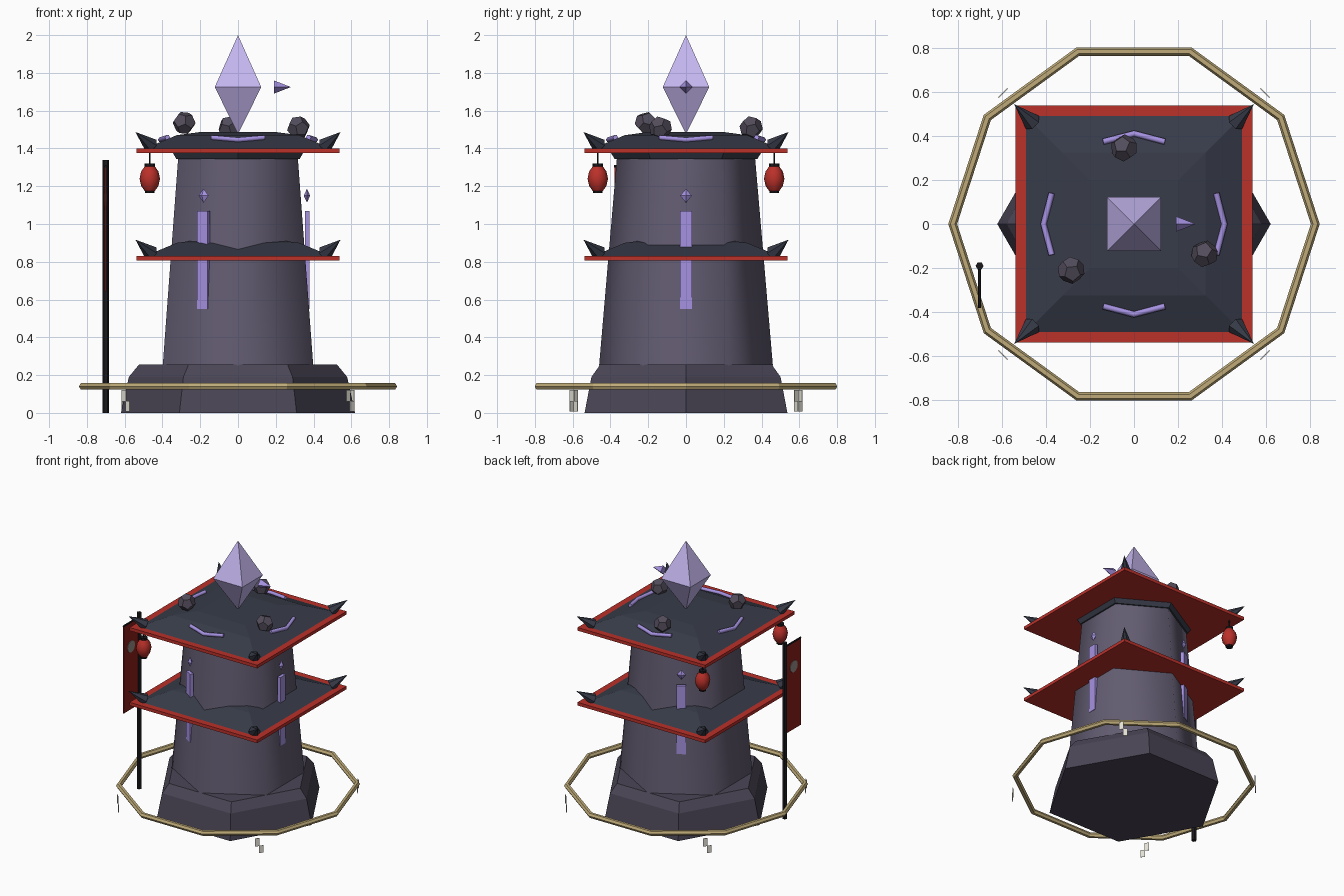
import bpy, bmesh
from math import sin, cos, pi, radians, sqrt
from mathutils import Vector, Matrix

if "Cube" in bpy.data.objects:
    bpy.data.objects.remove(bpy.data.objects["Cube"])


def mat(name, r, g, b):
    m = bpy.data.materials.new(name)
    m.diffuse_color = ((r / 255) ** 2.2, (g / 255) ** 2.2, (b / 255) ** 2.2, 1)
    m.use_nodes = True
    m.node_tree.nodes["Principled BSDF"].inputs["Base Color"].default_value = m.diffuse_color
    return m


STONE = mat("stone", 98, 92, 112)
BASE = mat("dark_stone", 76, 71, 86)
ROOF = mat("slate", 58, 62, 74)
RED = mat("red", 186, 52, 46)
CLOTH = mat("cloth_red", 140, 36, 32)
BLACK = mat("black", 32, 30, 34)
GLOW = mat("violet", 165, 145, 225)
CRYSTAL = mat("crystal", 195, 180, 238)
GOLD = mat("rope", 190, 170, 120)
PAPER = mat("paper", 225, 222, 210)
ROCK = mat("rock", 84, 78, 92)
EMBLEM = mat("grey_disc", 150, 140, 135)


def finish(bm, name, material, matrix=None, smooth=None):
    bmesh.ops.recalc_face_normals(bm, faces=bm.faces[:])
    me = bpy.data.meshes.new(name)
    bm.to_mesh(me)
    bm.free()
    ob = bpy.data.objects.new(name, me)
    bpy.context.collection.objects.link(ob)
    me.materials.append(material)
    if matrix:
        ob.matrix_world = matrix
    if smooth:
        bpy.ops.object.select_all(action='DESELECT')
        ob.select_set(True)
        bpy.context.view_layer.objects.active = ob
        bpy.ops.object.shade_smooth_by_angle(angle=radians(smooth))
    return ob


def lathe(name, n, rot, profile, material, matrix=None, smooth=None):
    """n-sided solid through (radius, z) rings; radius 0 gives a point."""
    bm = bmesh.new()
    rings = []
    for r, z in profile:
        k = 1 if r == 0 else n
        rings.append([bm.verts.new((r * cos(rot + 2 * pi * i / n), r * sin(rot + 2 * pi * i / n), z))
                      for i in range(k)])
    for a, b in zip(rings, rings[1:]):
        for i in range(n):
            j = (i + 1) % n
            vs = [a[i % len(a)], a[j % len(a)], b[j % len(b)], b[i % len(b)]]
            bm.faces.new(list(dict.fromkeys(vs)))
    for ring in (rings[0], rings[-1]):
        if len(ring) > 1:
            bm.faces.new(ring)
    return finish(bm, name, material, matrix, smooth)


def box(name, size, material, matrix):
    bm = bmesh.new()
    bmesh.ops.create_cube(bm, size=1, matrix=Matrix.Diagonal((*size, 1)))
    return finish(bm, name, material, matrix)


def at(x, y, z):
    return Matrix.Translation((x, y, z))


def turn(a, axis='Z'):
    return Matrix.Rotation(a, 4, axis)


def aim(p, q):
    d = Vector(q) - Vector(p)
    return at(*p) @ d.to_track_quat('Z', 'Y').to_matrix().to_4x4()


S = sqrt(2)
# hexagonal base and tower body
lathe("base", 6, 0, [(.62, 0), (.578, .19), (.525, .255)], BASE)
lathe("tower_body", 6, pi / 6, [(.46, .25), (.365, 1.36)], STONE, smooth=65)
lathe("roof_collar", 6, pi / 6, [(.378, 1.345), (.40, 1.38)], ROOF)

# two square roofs with red eaves and corner horns
for label, z in (("lower", .807), ("upper", 1.377)):
    lathe(label + "_eave", 4, pi / 4, [(.538 * S, z), (.538 * S, z + .024)], RED)
    lathe(label + "_roof", 4, pi / 4,
          [(.495 * S, z + .022), (.325 * S, z + .093), (.2 * S, z + .11)], ROOF)
    for sx in (-1, 1):
        for sy in (-1, 1):
            m = aim((sx * .46, sy * .46, z + .038), (sx * .543, sy * .543, z + .11))
            lathe(label + "_horn", 6, 0, [(.042, 0), (0, .138)], ROOF, m)

# light slits with small gems on three faces
for k in range(3):
    t = turn(2 * pi * k / 3)
    box("light_slit", (.025, .065, .52), GLOW, t @ at(.367, 0, .81))
    lathe("slit_gem", 4, 0, [(0, -.037), (1, 0), (0, .037)], GLOW,
          t @ at(.365, 0, 1.15) @ Matrix.Diagonal((.017, .031, 1, 1)))

# bent glowing bars on the top roof
for k in range(4):
    cu = bpy.data.curves.new("roof_rune", 'CURVE')
    cu.dimensions = '3D'
    cu.bevel_depth = .014
    cu.bevel_resolution = 1
    cu.use_fill_caps = True
    sp = cu.splines.new('POLY')
    sp.points.add(2)
    for p, co in zip(sp.points, ((-.14, .373, 1.458), (0, .41, 1.446), (.14, .373, 1.458))):
        p.co = (*co, 1)
    cu.materials.append(GLOW)
    ob = bpy.data.objects.new("roof_rune", cu)
    bpy.context.collection.objects.link(ob)
    ob.matrix_world = turn(k * pi / 2)

# large crystal and floating shard
lathe("crystal", 4, pi / 4, [(0, 1.475), (.123 * S, 1.725), (0, 2.0)], CRYSTAL)
lathe("crystal_shard", 4, 0, [(.035, 0), (0, .09)], GLOW, at(.19, 0, 1.725) @ turn(pi / 2, 'Y'))

# loose rocks: dodecahedra from icosahedron face centres
for i, p in enumerate(((-.285, -.21, 1.535), (-.045, .345, 1.51), (.32, -.135, 1.51))):
    ico = bmesh.new()
    bmesh.ops.create_icosphere(ico, subdivisions=1, radius=1)
    bm = bmesh.new()
    for f in ico.faces:
        bm.verts.new(f.calc_center_median().normalized() * .062)
    ico.free()
    bmesh.ops.convex_hull(bm, input=bm.verts[:])
    bmesh.ops.dissolve_limit(bm, angle_limit=.05, verts=bm.verts[:], edges=bm.edges[:])
    finish(bm, "roof_rock", ROCK, at(*p) @ turn(.4 + i) @ turn(.5 * i + .3, 'X'))

# lanterns on the left corners
for sy in (-1, 1):
    m = at(-.467, sy * .467, 0)
    lathe("lantern_string", 6, 0, [(.005, 1.31), (.005, 1.38)], BLACK, m)
    lathe("lantern_cap", 8, 0, [(.027, 1.302), (.027, 1.32)], BLACK, m)
    lathe("lantern_body", 8, 0, [(.026, 1.174), (.046, 1.202), (.054, 1.24), (.046, 1.278), (.026, 1.306)],
          RED, m, smooth=50)
    lathe("lantern_foot", 8, 0, [(.025, 1.163), (.025, 1.178)], BLACK, m)

# banner on its pole
lathe("banner_pole", 6, 0, [(.018, 0), (.018, 1.34)], BLACK, at(-.70, -.19, 0))
lathe("banner_bar", 6, 0, [(.007, 0), (.007, .19)], BLACK, aim((-.70, -.19, 1.305), (-.70, -.38, 1.305)))
box("banner_cloth", (.006, .175, .66), CLOTH, at(-.70, -.292, .972))
lathe("banner_disc", 12, 0, [(.045, -.006), (.045, .006)], EMBLEM, at(-.70, -.292, 1.12) @ turn(pi / 2, 'Y'))

# ten-sided rope ring
bm = bmesh.new()
N, M = 10, 6
v = [[bm.verts.new(((.822 + .02 * cos(b * 2 * pi / M)) * cos(a * 2 * pi / N),
                    (.822 + .02 * cos(b * 2 * pi / M)) * sin(a * 2 * pi / N),
                    .14 + .02 * sin(b * 2 * pi / M))) for b in range(M)] for a in range(N)]
for a in range(N):
    for b in range(M):
        c, d = (a + 1) % N, (b + 1) % M
        bm.faces.new((v[a][b], v[c][b], v[c][d], v[a][d]))
finish(bm, "rope_ring", GOLD)

# folded paper streamers at the four diagonals
for k in range(4):
    t = turn(pi / 4 + k * pi / 2)
    box("streamer_top", (.004, .032, .06), PAPER, t @ at(.84, -.014, .09))
    box("streamer_bottom", (.004, .032, .055), PAPER, t @ at(.84, .014, .036))
